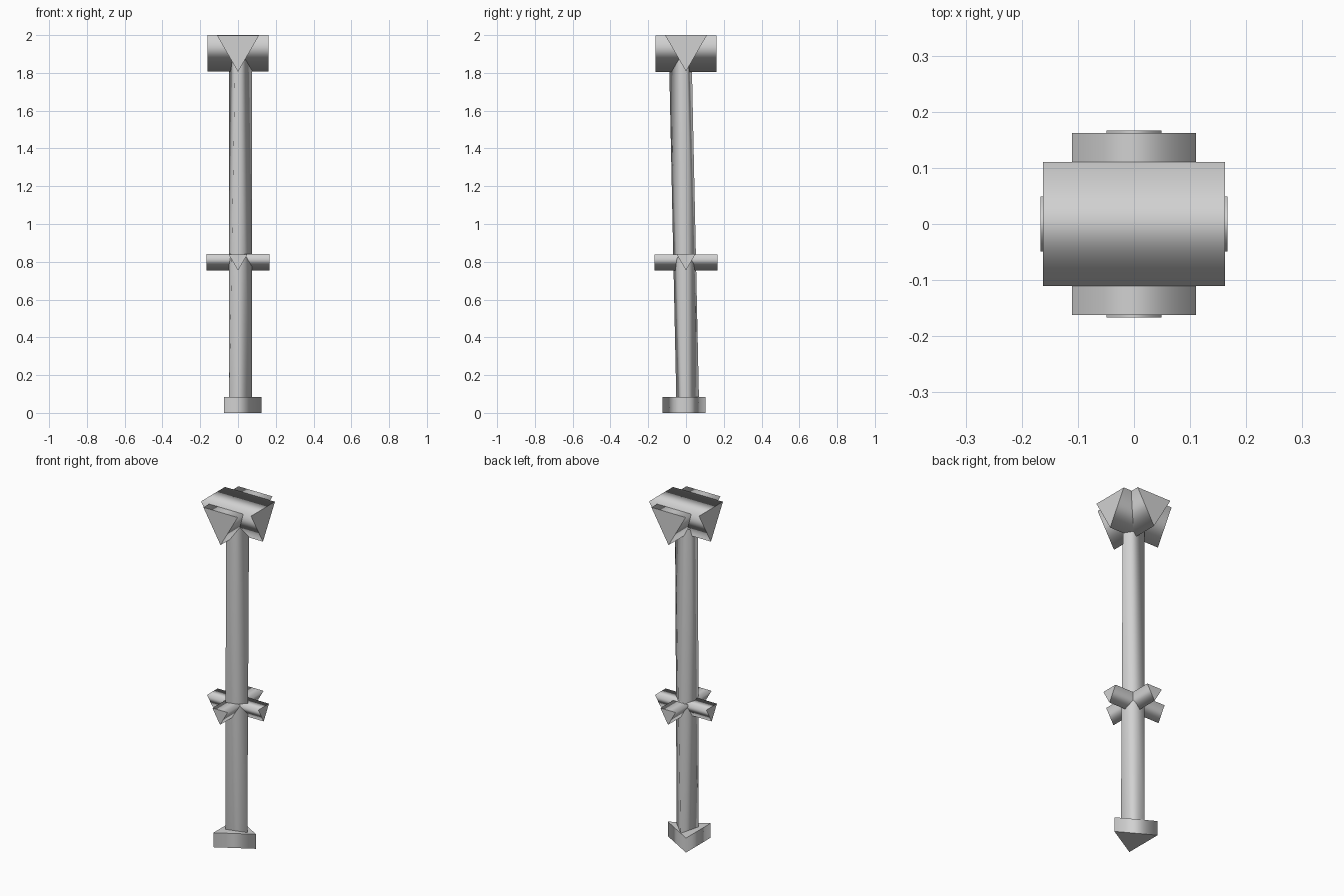
import bpy
import bmesh
from math import cos, sin, radians
from mathutils import Vector

cube = bpy.data.objects.get("Cube")
if cube:
    bpy.data.objects.remove(cube, do_unlink=True)

GREY = (0.64, 0.64, 0.64, 1.0)
grey = bpy.data.materials.new("plain_grey")
grey.use_nodes = True
grey.diffuse_color = GREY
grey.node_tree.nodes["Principled BSDF"].inputs["Base Color"].default_value = GREY


def finish(name, bm, axis):
    """Smooth the sides, keep the end caps flat and sharp."""
    bmesh.ops.recalc_face_normals(bm, faces=bm.faces)
    for face in bm.faces:
        face.smooth = abs(face.normal.dot(axis)) < 0.9
    for face in bm.faces:
        if not face.smooth:
            for edge in face.edges:
                edge.smooth = False
    mesh = bpy.data.meshes.new(name)
    bm.to_mesh(mesh)
    bm.free()
    mesh.materials.append(grey)
    obj = bpy.data.objects.new(name, mesh)
    bpy.context.collection.objects.link(obj)


def triangle(center, radius, turn, u, v):
    """Corners of a regular triangle in the plane spanned by u and v."""
    angles = [radians(turn + 120 * i) for i in range(3)]
    return [center + radius * (cos(a) * u + sin(a) * v) for a in angles]


def prism(name, first, second):
    """Three-sided solid between two triangles."""
    bm = bmesh.new()
    for point in first + second:
        bm.verts.new(point)
    a, b = list(bm.verts)[:3], list(bm.verts)[3:]
    bm.faces.new(a)
    bm.faces.new(b)
    for i in range(3):
        j = (i + 1) % 3
        bm.faces.new((a[i], a[j], b[j], b[i]))
    axis = (sum(second, Vector()) - sum(first, Vector())).normalized()
    finish(name, bm, axis)


X, Y, Z = Vector((1, 0, 0)), Vector((0, 1, 0)), Vector((0, 0, 1))


def bar(name, along, across, length, radius, top):
    """Horizontal bar with a flat top and a ridge below."""
    middle = Z * (top - radius / 2)
    ends = [triangle(middle + along * s * length / 2, radius, 30, across, Z)
            for s in (-1, 1)]
    prism(name, *ends)


# Base block, pointing to +x
foot = Vector((-0.007, -0.01, 0))
prism("base", triangle(foot, 0.132, 0, X, Y),
      triangle(foot + Z * 0.085, 0.132, 0, X, Y))

# Slightly twisted three-sided pole
bm = bmesh.new()
corners = (triangle(Vector((0.004, 0, 0.04)), 0.0717, 105, X, Y)
           + triangle(Vector((0.004, -0.021, 1.9)), 0.0717, 135, X, Y))
for corner in corners:
    bm.verts.new(corner)
bmesh.ops.convex_hull(bm, input=bm.verts)
finish("pole", bm, Z)

# Crossed bars of the collar and of the head
bar("collar_bar_x", X, Y, 0.333, 0.057, 0.840)
bar("collar_bar_y", Y, X, 0.333, 0.057, 0.839)
bar("head_bar_x", X, Y, 0.324, 0.128, 2.0)
bar("head_bar_y", Y, X, 0.324, 0.128, 1.998)
